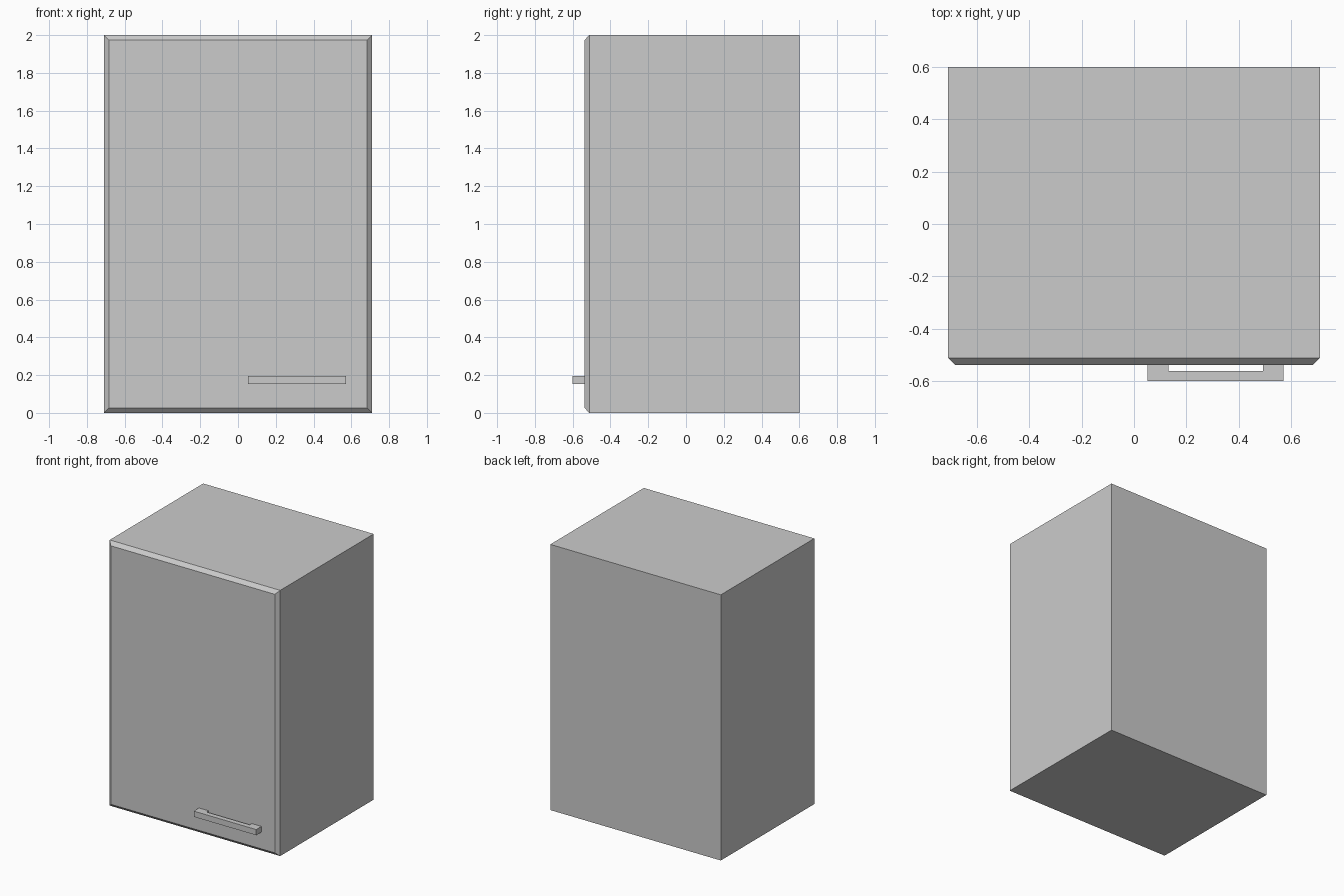
import bpy
import bmesh

cube = bpy.data.objects.get("Cube")
if cube:
    bpy.data.objects.remove(cube, do_unlink=True)

# One plain grey for the whole cabinet
GREY = (0.6, 0.6, 0.6, 1)
grey = bpy.data.materials.new("light grey")
grey.use_nodes = True
grey.diffuse_color = GREY
grey.node_tree.nodes["Principled BSDF"].inputs["Base Color"].default_value = GREY


def add_part(name, bm):
    bmesh.ops.recalc_face_normals(bm, faces=bm.faces)
    mesh = bpy.data.meshes.new(name)
    bm.to_mesh(mesh)
    bm.free()
    mesh.materials.append(grey)
    obj = bpy.data.objects.new(name, mesh)
    bpy.context.collection.objects.link(obj)
    return obj


def box(x, y, z):
    bm = bmesh.new()
    bmesh.ops.create_cube(bm, size=1)
    for v in bm.verts:
        v.co = [a + (b - a) * (c + 0.5) for (a, b), c in zip((x, y, z), v.co)]
    return bm


HALF_WIDTH, HEIGHT = 0.71, 2.0
DOOR_BACK, DOOR_FRONT, BEVEL = -0.512, -0.538, 0.027

# Cabinet body
add_part("cabinet_body", box((-HALF_WIDTH, HALF_WIDTH), (DOOR_BACK, 0.6), (0, HEIGHT)))

# Door panel, its front face drawn in to make sloping edges
bm = box((-HALF_WIDTH, HALF_WIDTH), (DOOR_FRONT, DOOR_BACK), (0, HEIGHT))
for v in bm.verts:
    if v.co.y < (DOOR_FRONT + DOOR_BACK) / 2:
        v.co.x += -BEVEL if v.co.x > 0 else BEVEL
        v.co.z += -BEVEL if v.co.z > HEIGHT / 2 else BEVEL
add_part("door", bm)

# Handle: a U-shaped outline extruded upwards
LEFT, RIGHT, LEG = 0.052, 0.572, 0.08
FRONT, INNER = -0.6, -0.562
outline = [(LEFT, DOOR_FRONT), (LEFT, FRONT), (RIGHT, FRONT), (RIGHT, DOOR_FRONT),
           (RIGHT - LEG, DOOR_FRONT), (RIGHT - LEG, INNER),
           (LEFT + LEG, INNER), (LEFT + LEG, DOOR_FRONT)]
bm = bmesh.new()
face = bm.faces.new([bm.verts.new((x, y, 0.153)) for x, y in outline])
result = bmesh.ops.extrude_face_region(bm, geom=[face])
top = [g for g in result["geom"] if isinstance(g, bmesh.types.BMVert)]
bmesh.ops.translate(bm, verts=top, vec=(0, 0, 0.043))
add_part("door_handle", bm)
